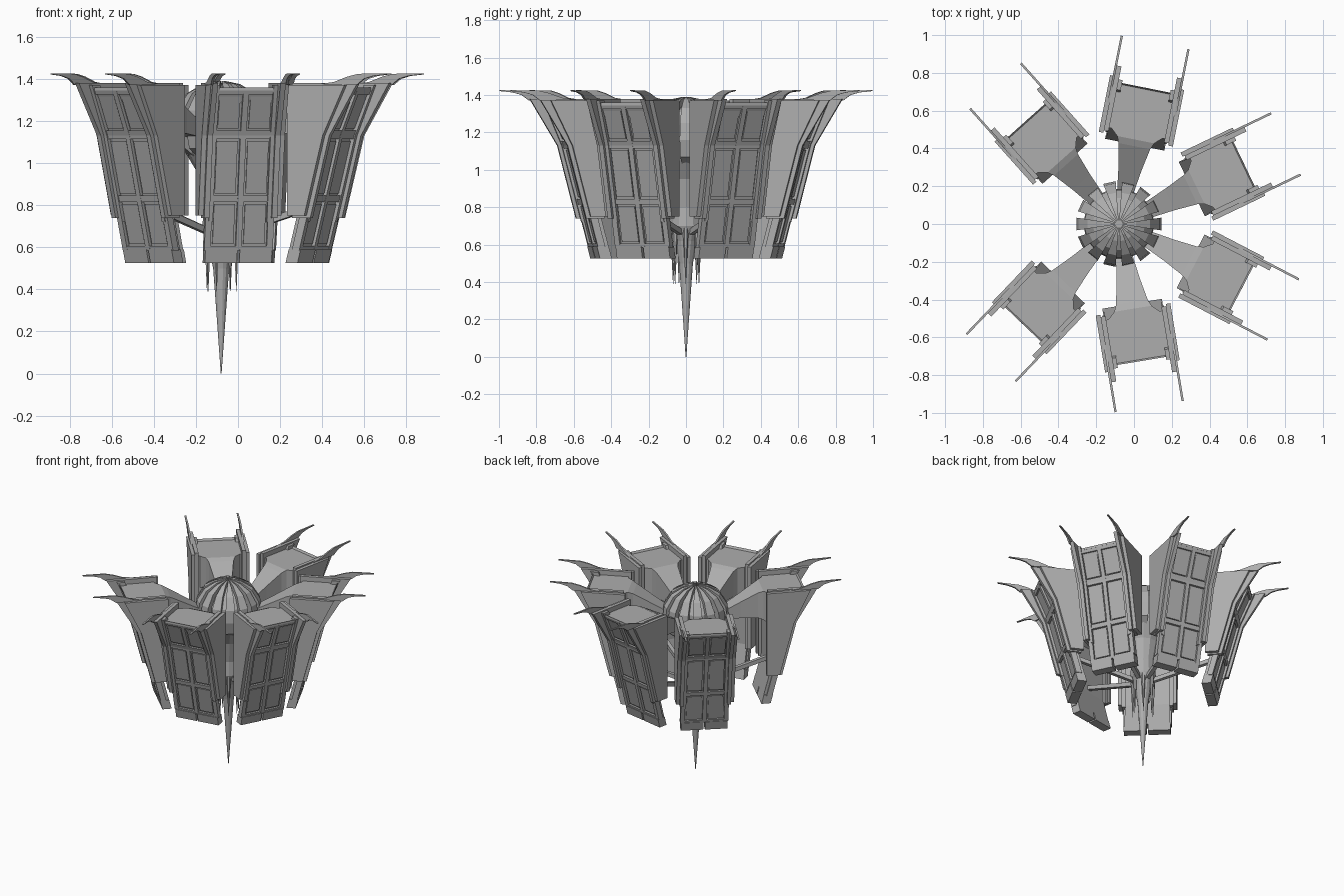
import bpy, bmesh, math
from mathutils import Matrix, Vector

old = bpy.data.objects.get("Cube")
if old:
    bpy.data.objects.remove(old)

GREY = (0.42, 0.42, 0.42, 1)
metal = bpy.data.materials.new("plain grey")
metal.use_nodes = True
metal.diffuse_color = GREY
metal.node_tree.nodes["Principled BSDF"].inputs["Base Color"].default_value = GREY
HUB_X = -0.08


def prism(bm, outline, t0, t1):
    """Extrude an outline of (radius, height) points from t0 to t1 across the pod."""
    ends = [[bm.verts.new((r, t, z)) for r, z in outline] for t in (t0, t1)]
    bm.faces.new(ends[0])
    bm.faces.new(ends[1])
    for i in range(len(outline)):
        j = (i + 1) % len(outline)
        bm.faces.new((ends[0][i], ends[0][j], ends[1][j], ends[1][i]))


def loft(bm, sections):
    """Box beam through sections of (radius, half width, low, high)."""
    rings = [[bm.verts.new((r, s * w, z)) for s, z in ((-1, lo), (1, lo), (1, hi), (-1, hi))]
             for r, w, lo, hi in sections]
    bm.faces.new(rings[0])
    bm.faces.new(rings[-1])
    for a, b in zip(rings, rings[1:]):
        for i in range(4):
            j = (i + 1) % 4
            bm.faces.new((a[i], a[j], b[j], b[i]))


def lathe(bm, profile, sides):
    rings = []
    for r, z in profile:
        ring = [bm.verts.new((r * math.cos(k * math.tau / sides), r * math.sin(k * math.tau / sides), z))
                for k in range(sides)]
        rings.append(ring)
    for a, b in zip(rings, rings[1:]):
        for i in range(sides):
            j = (i + 1) % sides
            bm.faces.new((a[i], a[j], b[j], b[i]))
    bm.faces.new(rings[0])
    bm.faces.new(rings[-1])


def mesh_of(name, bm):
    bmesh.ops.recalc_face_normals(bm, faces=bm.faces)
    mesh = bpy.data.meshes.new(name)
    bm.to_mesh(mesh)
    bm.free()
    mesh.materials.append(metal)
    return mesh


def place(name, mesh, angle=0):
    obj = bpy.data.objects.new(name, mesh)
    obj.matrix_world = Matrix.Translation((HUB_X, 0, 0)) @ Matrix.Rotation(math.radians(angle), 4, 'Z')
    bpy.context.collection.objects.link(obj)
    return obj


# Outer face of a pod: leans out, then kinks further out
KINK = 1.13


def face_r(z):
    if z < KINK:
        return 0.478 + (z - 0.525) * 0.26
    return 0.635 + (z - KINK) * 0.42


def band(z0, z1, back, front):
    """Strip following the outer face between two heights."""
    zs = [z0] + ([KINK] if z0 < KINK < z1 else []) + [z1]
    return [(face_r(z) + front, z) for z in zs] + [(face_r(z) + back, z) for z in reversed(zs)]


parts = {}

# Solid body with thin lower skirt
bm = bmesh.new()
prism(bm, band(0.585, 1.345, -0.05, -0.008), -0.155, 0.155)
prism(bm, [(0.49, 0.74), (face_r(0.74) - 0.03, 0.74), (face_r(KINK) - 0.03, KINK),
           (0.735, 1.36), (0.735, 1.345), (0.49, 1.345)], -0.15, 0.15)
parts["pod_body"] = mesh_of("pod_body", bm)

# Window frame: uprights and cross rails
bm = bmesh.new()
for t0, t1 in ((-0.165, -0.135), (-0.014, 0.014), (0.135, 0.165)):
    prism(bm, band(0.585, 1.345, -0.03, 0.01), t0, t1)
for z0, z1 in ((0.585, 0.605), (0.815, 0.845), (1.115, 1.155), (1.325, 1.345)):
    prism(bm, band(z0, z1, -0.03, 0.009), -0.15, 0.15)
parts["window_frame"] = mesh_of("window_frame", bm)

# Raised panes
bm = bmesh.new()
for z0, z1 in ((0.615, 0.805), (0.855, 1.105), (1.165, 1.315)):
    for s in (-1, 1):
        prism(bm, band(z0, z1, -0.02, 0.0), s * 0.024, s * 0.125)
parts["window_panes"] = mesh_of("window_panes", bm)

# Foot blocks under the window frame
bm = bmesh.new()
for s in (-1, 1):
    prism(bm, band(0.525, 0.59, -0.05, 0.014), s * 0.006, s * 0.16)
parts["foot_blocks"] = mesh_of("foot_blocks", bm)

# Layered side plates
bm = bmesh.new()
for t0, t1, inner, push, low, high in ((0.15, 0.176, 0.47, 0.035, 0.74, 1.38),
                                       (0.176, 0.2, 0.458, 0.012, 0.75, 1.37),
                                       (0.13, 0.15, 0.49, 0.015, 0.72, 1.37)):
    for s in (-1, 1):
        outline = [(inner, low), (face_r(low) + push, low), (face_r(KINK) + push, KINK),
                   (face_r(high) + push * 2.3, high), (inner, high)]
        if t0 < 0.15:
            outline = band(low, high, -0.04, push)
        prism(bm, outline, s * t0, s * t1)
parts["side_plates"] = mesh_of("side_plates", bm)

# Curved horns on top of the plates
bm = bmesh.new()
horn = [(0.62, 1.375), (0.7, 1.385), (0.77, 1.41), (0.83, 1.424), (0.98, 1.426),
        (0.98, 1.421), (0.91, 1.414), (0.86, 1.4), (0.82, 1.37)]
for s in (-1, 1):
    prism(bm, horn, s * 0.174, s * 0.186)
parts["horns"] = mesh_of("horns", bm)

# Flared neck joining the pod to the hub
bm = bmesh.new()
loft(bm, [(0.16, 0.042, 1.12, 1.18), (0.3, 0.062, 1.14, 1.26), (0.42, 0.085, 1.14, 1.33),
          (0.455, 0.1, 1.13, 1.345), (0.5, 0.148, 1.1, 1.345)])
parts["neck"] = mesh_of("neck", bm)

# Thin lower strut
bm = bmesh.new()
loft(bm, [(0.06, 0.014, 0.65, 0.68), (0.52, 0.014, 0.79, 0.82)])
parts["strut"] = mesh_of("strut", bm)

# Six pods on a seven-fold ring, one place left open
for k in range(6):
    for name, mesh in parts.items():
        place(f"{name}_{k + 1}", mesh, -133.7 + 53.1 * k)

# Central column running down into a spike
bm = bmesh.new()
lathe(bm, [(0.002, 0), (0.022, 0.28), (0.038, 0.5), (0.062, 0.62), (0.09, 0.7), (0.08, 0.8),
           (0.11, 0.95), (0.17, 1.05), (0.19, 1.15), (0.185, 1.24), (0.14, 1.31), (0.06, 1.35)], 14)
place("column_and_spike", mesh_of("column_and_spike", bm))

# Crown of ribs over the dome
bm = bmesh.new()
rib = [(0.15, 1.03), (0.205, 1.07), (0.225, 1.16), (0.215, 1.25), (0.165, 1.33), (0.09, 1.375),
       (0.02, 1.39), (0.02, 1.34), (0.13, 1.28), (0.17, 1.18)]
for k in range(14):
    start = len(bm.verts)
    prism(bm, rib, -1, 1)
    bm.verts.ensure_lookup_table()
    new = bm.verts[start:]
    for v in new:
        v.co.y *= v.co.x * 0.15
    bmesh.ops.rotate(bm, verts=new, cent=Vector(), matrix=Matrix.Rotation(k * math.tau / 14, 3, 'Z'))
place("dome_ribs", mesh_of("dome_ribs", bm))

# Small spikes around the column base
bm = bmesh.new()
for k in range(7):
    a = math.radians(-133.7 + 53.1 * k + 26.5)
    spot = Matrix.Translation((0.072 * math.cos(a), 0.072 * math.sin(a), 0.54))
    bmesh.ops.create_cone(bm, segments=6, radius1=0.001, radius2=0.016, depth=0.3, cap_ends=True, matrix=spot)
place("small_spikes", mesh_of("small_spikes", bm))
